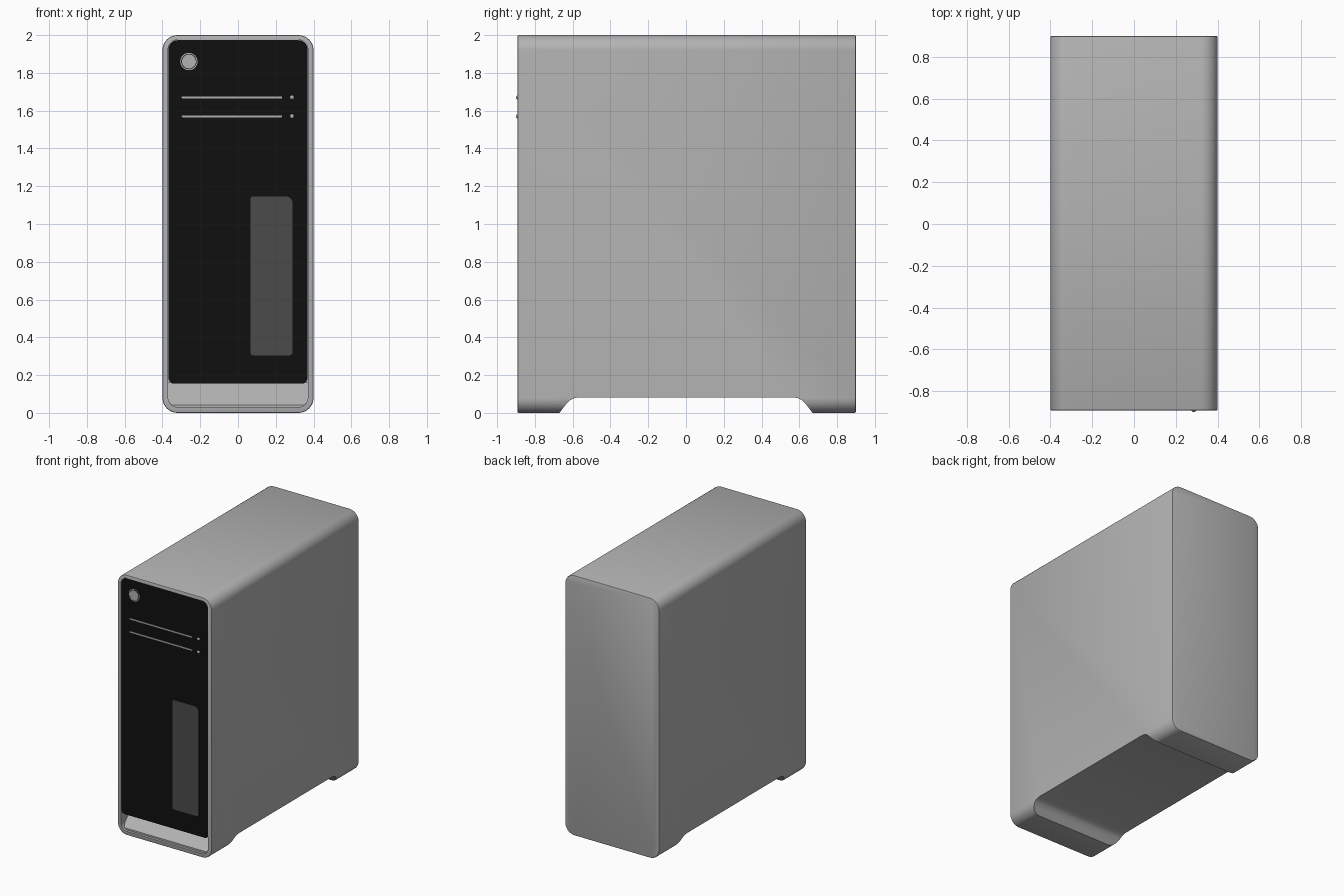
import bpy, bmesh, math

if "Cube" in bpy.data.objects:
    bpy.data.objects.remove(bpy.data.objects["Cube"])

def material(name, v):
    m = bpy.data.materials.new(name)
    m.diffuse_color = (v, v, v, 1)
    m.use_nodes = True
    m.node_tree.nodes["Principled BSDF"].inputs["Base Color"].default_value = m.diffuse_color
    return m

GREY = material("case grey", 0.45)
BLACK = material("panel black", 0.005)
DARK = material("door dark grey", 0.07)

def rounded(x0, x1, z0, z1, radii, seg=8):
    """Rounded rectangle; radii order: bottom left, bottom right, top right, top left."""
    pts = []
    for i, r in enumerate(radii):
        cx = x0 + r if i in (0, 3) else x1 - r
        cz = z0 + r if i < 2 else z1 - r
        n = seg if r > 0 else 0
        for k in range(n + 1):
            a = math.pi * (1 + i / 2) + (math.pi / 2 * k / n if n else 0)
            pts.append((cx + r * math.cos(a), cz + r * math.sin(a)))
    return pts

def loft(name, front, back, mat):
    """Solid between two matching outlines of 3D points."""
    bm = bmesh.new()
    a = [bm.verts.new(p) for p in front]
    b = [bm.verts.new(p) for p in back]
    bm.faces.new(a)
    bm.faces.new(b[::-1])
    n = len(a)
    for i in range(n):
        bm.faces.new((a[i], b[i], b[(i + 1) % n], a[(i + 1) % n]))
    bmesh.ops.recalc_face_normals(bm, faces=bm.faces[:])
    me = bpy.data.meshes.new(name)
    bm.to_mesh(me)
    bm.free()
    me.materials.append(mat)
    ob = bpy.data.objects.new(name, me)
    bpy.context.collection.objects.link(ob)
    return ob

def plate(name, pts, y0, y1, mat):
    return loft(name, [(x, y0, z) for x, z in pts], [(x, y1, z) for x, z in pts], mat)

def smooth(ob):
    bpy.ops.object.select_all(action='DESELECT')
    ob.select_set(True)
    bpy.context.view_layer.objects.active = ob
    bpy.ops.object.shade_smooth_by_angle(angle=math.radians(30))

def disc(x, z, r):
    return [(x + r * math.cos(math.tau * k / 32), z + r * math.sin(math.tau * k / 32)) for k in range(32)]

# Case body with softened front and back edges
case = plate("case", rounded(-0.4, 0.4, 0, 2, [0.08] * 4, 10), -0.893, 0.9, GREY)
bev = case.modifiers.new("edge", 'BEVEL')
bev.width, bev.segments = 0.008, 2
bev.limit_method, bev.angle_limit = 'ANGLE', math.radians(60)

# Cutters: front recess, sloping intake below the panel, underside arch
recess = plate("recess_cutter", rounded(-0.37, 0.37, 0.03, 1.975, [0.05] * 4), -1, -0.873, GREY)
low = rounded(-0.37, 0.37, 0.03, 0.16, [0.05, 0.05, 0, 0])
intake = loft("intake_cutter", [(x, -1, z) for x, z in low],
              [(x, -0.885 + (z - 0.03), z) for x, z in low], GREY)
half = [(0.70, -0.04), (0.67, 0.0), (0.635, 0.046), (0.615, 0.066), (0.595, 0.077), (0.57, 0.082)]
arch_pts = half + [(-y, z) for y, z in reversed(half)]
arch = loft("arch_cutter", [(-0.6, y, z) for y, z in arch_pts], [(0.6, y, z) for y, z in arch_pts], GREY)
cutters = [recess, intake, arch]
for c in cutters:
    c.hide_render = True
    mod = case.modifiers.new(c.name, 'BOOLEAN')
    mod.operation, mod.object, mod.solver = 'DIFFERENCE', c, 'EXACT'
bpy.context.view_layer.objects.active = case
for mod in list(case.modifiers):
    bpy.ops.object.modifier_apply(modifier=mod.name)
for c in cutters:
    bpy.data.objects.remove(c)
smooth(case)

# Black front panel
smooth(plate("front_panel", rounded(-0.368, 0.368, 0.155, 1.973, [0.03, 0.03, 0.05, 0.05]), -0.888, -0.87, BLACK))

# Dark drive door
smooth(plate("drive_door", rounded(0.066, 0.288, 0.305, 1.146, [0.015, 0.015, 0.035, 0.015]), -0.891, -0.886, DARK))

# Power button: ring, groove and cap
for name, r, y, mat in (("button_ring", 0.046, -0.8895, GREY),
                        ("button_groove", 0.041, -0.8905, BLACK),
                        ("button_cap", 0.037, -0.8920, GREY)):
    smooth(plate(name, disc(-0.26, 1.86, r), y, -0.886, mat))

# Drive slots with indicator lamps
for i, z in enumerate((1.67, 1.57)):
    plate(f"drive_slot_{i + 1}", rounded(-0.298, 0.234, z - 0.005, z + 0.005, [0.004] * 4, 3), -0.891, -0.886, GREY)
    bpy.ops.mesh.primitive_uv_sphere_add(segments=16, ring_count=10, radius=0.012, location=(0.286, -0.888, z))
    lamp = bpy.context.object
    lamp.name = f"indicator_lamp_{i + 1}"
    lamp.data.materials.append(GREY)
    smooth(lamp)
